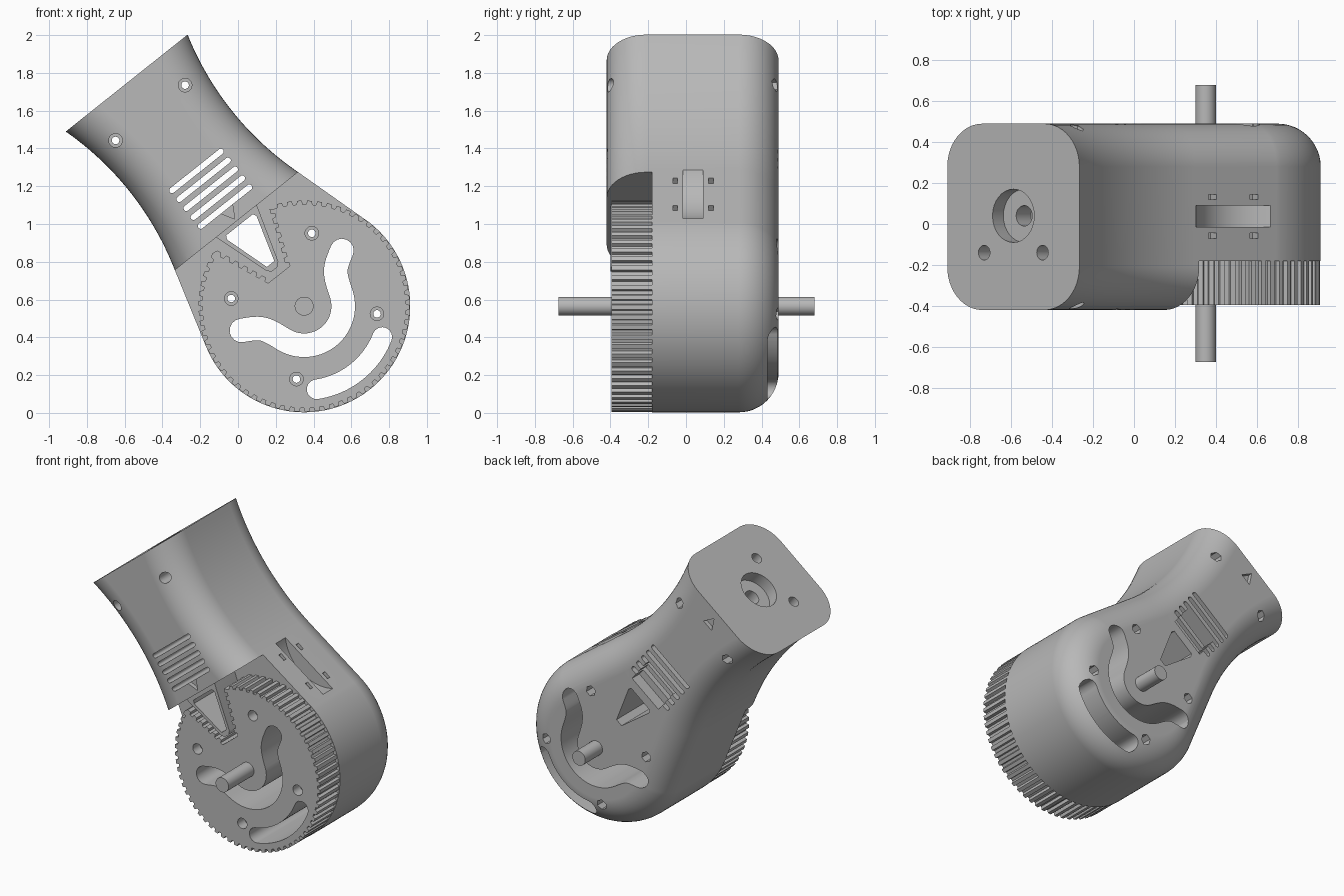
import bpy, bmesh
from math import sin, cos, pi, radians, asin, sqrt
from mathutils import Vector
from mathutils.geometry import interpolate_bezier

cube = bpy.data.objects.get("Cube")
if cube:
    bpy.data.objects.remove(cube)

grey = bpy.data.materials.new("warm_grey_plastic")
grey.use_nodes = True
tone = (0.48, 0.48, 0.48, 1)
grey.diffuse_color = tone
grey.node_tree.nodes["Principled BSDF"].inputs["Base Color"].default_value = tone

# Tilted frame: u runs across the neck, v along it, origin on the axle
TILT = radians(38.5)
TOP = 1.509
FRONT, BACK, FLOOR = -0.42, 0.49, -0.18


def place(u, y, v):
    return Vector((0.35 + u * cos(TILT) - v * sin(TILT), y,
                   0.565 + u * sin(TILT) + v * cos(TILT)))


def loft(name, rings):
    """Skin closed rings of points and cap both ends."""
    bm = bmesh.new()
    rows = [[bm.verts.new(p) for p in ring] for ring in rings]
    n = len(rows[0])
    for a, b in zip(rows, rows[1:]):
        for i in range(n):
            j = (i + 1) % n
            bm.faces.new((a[i], a[j], b[j], b[i]))
    bm.faces.new(rows[0])
    bm.faces.new(rows[-1])
    bmesh.ops.recalc_face_normals(bm, faces=bm.faces)
    mesh = bpy.data.meshes.new(name)
    bm.to_mesh(mesh)
    bm.free()
    obj = bpy.data.objects.new(name, mesh)
    bpy.context.collection.objects.link(obj)
    return obj


def prism(name, outline, y0, y1):
    return loft(name, [[place(u, y, v) for u, v in outline] for y in (y0, y1)])


def disc(u, v, r, n=24):
    return [(u + r * cos(2 * pi * i / n), v + r * sin(2 * pi * i / n)) for i in range(n)]


def rect(u0, u1, v0, v1):
    return [(u0, v0), (u1, v0), (u1, v1), (u0, v1)]


def ribbon(path, half, steps=8):
    """Outline of a round-ended band following a path."""
    path = [Vector(p) for p in path]
    sides = []
    for line in (path, path[::-1]):
        for i, p in enumerate(line):
            d = (line[min(i + 1, len(line) - 1)] - line[max(i - 1, 0)]).normalized()
            sides.append(p + Vector((d.y, -d.x)) * half)
        for k in range(1, steps):
            a = pi * k / steps
            sides.append(line[-1] + half * (Vector((d.y, -d.x)) * cos(a) + d * sin(a)))
    return [tuple(p) for p in sides]


def combine(target, tools, operation):
    """Apply booleans, then throw the helper shapes away."""
    for tool in tools:
        tool.hide_render = True
        mod = target.modifiers.new("bool", 'BOOLEAN')
        mod.operation, mod.object, mod.solver = operation, tool, 'MANIFOLD'
    graph = bpy.context.evaluated_depsgraph_get()
    mesh = bpy.data.meshes.new_from_object(target.evaluated_get(graph))
    target.modifiers.clear()
    target.data = mesh
    for tool in tools:
        bpy.data.objects.remove(tool)


def finish(obj):
    obj.data.materials.clear()
    obj.data.materials.append(grey)
    bpy.ops.object.select_all(action='DESELECT')
    obj.select_set(True)
    bpy.context.view_layer.objects.active = obj
    bpy.ops.object.shade_smooth_by_angle(angle=radians(30))
    obj.modifiers.new("normals", 'WEIGHTED_NORMAL').keep_sharp = True


# Body: round drum flowing into a waisted, flared neck
def body_outline(inset):
    join, drum, sweep, mid_u, mid_v = radians(16.4), 0.562, 1.6, 1.945, 1.05
    big = sweep + inset
    end = asin((mid_v - TOP) / big)
    side = [(mid_u - big * cos(a), mid_v - big * sin(a))
            for a in (end + (join - end) * i / 24 for i in range(25))]
    arc = [join - (pi + 2 * join) * i / 72 for i in range(1, 72)]
    return (side + [((drum - inset) * cos(a), (drum - inset) * sin(a)) for a in arc]
            + [(-u, v) for u, v in side[::-1]])


FILLET = 0.21
rings = []
for end, way in ((FRONT, 1), (BACK, -1)):
    part = []
    for i in range(13):
        a = pi / 2 * i / 12
        y = end + way * FILLET * (1 - cos(a))
        part.append([place(u, y, v) for u, v in body_outline(FILLET * (1 - sin(a)))])
    rings += part[::way]
body = loft("housing", rings)

# Gear pocket in the front, with the triangular key standing in it
combine(body, [prism("pocket", rect(-1, 1, -1, 0.575), -1, FLOOR)], 'DIFFERENCE')
key = [(-0.145, 0.6), (-0.04, 0.27), (-0.02, 0.25), (0.02, 0.25), (0.04, 0.27), (0.145, 0.6)]
combine(body, [prism("key", key, -0.40, 0)], 'UNION')


# Openings shared by the drum and the gear
def bolt_spots():
    return [(0.388 * cos(a), 0.388 * sin(a))
            for a in (radians(84) - TILT + pi / 2 * i for i in range(4))]


def polar(r, a):
    return (r * cos(a), r * sin(a))


def through_cuts():
    ends = interpolate_bezier(Vector((0.195, -0.071)), Vector((0.237, 0.051)),
                              Vector((0.25, 0.056)), Vector((0.34, 0.106)), 12)
    tail = [(p.x, p.y) for p in ends][::-1]
    bend = [polar(0.207, radians(-20 - 140 * i / 30)) for i in range(1, 30)]
    wave = tail + bend + [(-u, v) for u, v in tail[::-1]]
    arc = [polar(0.445, radians(-60 - 60 * i / 20)) for i in range(21)]
    return ([prism("wave_slot", ribbon(wave, 0.0625), -1, 1),
             prism("arc_slot", ribbon(arc, 0.052), -1, 1)]
            + [prism("bolt", disc(u, v, 0.02), -1, 1) for u, v in bolt_spots()])


cuts = through_cuts()
window = [(-0.1, 0.53), (-0.09, 0.55), (0.09, 0.55), (0.1, 0.53), (0.025, 0.285), (-0.025, 0.285)]
cuts.append(prism("key_window", window, -1, 1))

# Neck vents and the shallow box behind them
for i in range(5):
    v = 0.673 + 0.0605 * i
    cuts.append(prism("vent", ribbon([(-0.165, v), (0.165, v)], 0.015), -1, 1))
cuts.append(prism("back_box", rect(-0.13, 0.13, 0.61, 0.78), 0.41, 1))

# Neck bolts, hexagonal nut seats at the back, direction marks
for u in (-0.235, 0.235):
    cuts += [prism("neck_bolt", disc(u, 1.308, 0.02), -1, 1),
             prism("neck_head", disc(u, 1.308, 0.036), -1, -0.28)]
for u, v in bolt_spots() + [(-0.235, 1.308), (0.235, 1.308)]:
    cuts.append(prism("nut_seat", disc(u, v, 0.036, 6), 0.37, 1))
cuts += [prism("front_mark", [(-0.04, 0.66), (0.04, 0.66), (0, 0.59)], -1, FRONT + 0.03),
         prism("back_mark", [(-0.04, 1.38), (0.04, 1.38), (0, 1.46)], BACK - 0.03, 1)]

# Stepped socket and two screw holes in the neck end
for u, y, r, depth in ((0, 0.04, 0.13, 0.085), (0, 0.04, 0.05, 0.2),
                       (-0.182, -0.14, 0.036, 0.15), (0.182, -0.14, 0.036, 0.15)):
    cuts.append(loft("socket", [[place(u + a, y + b, v) for a, b in disc(0, 0, r, 32)]
                                for v in (TOP - depth, TOP + 0.1)]))

# Curved strap channel on the sloping shoulder, with four small pegs' holes
lean = radians(16.4)
out = Vector((cos(lean), sin(lean)))
along = Vector((-out.y, out.x))
shoulder = out * 0.562 + along * 0.23
hub = shoulder + out * 0.2
cuts.append(prism("strap_channel", disc(hub.x, hub.y, 0.3, 64), -0.015, 0.09))
for s in (-0.125, 0.125):
    for y in (-0.057, 0.132):
        c = shoulder + along * s
        quad = [c + along * a + out * b for a, b in rect(-0.024, 0.024, -0.05, 0.05)]
        cuts.append(prism("peg_hole", [tuple(p) for p in quad], y - 0.013, y + 0.013))
combine(body, cuts, 'DIFFERENCE')
finish(body)


# Gear: toothed rim with a toothed wedge cut out for the key
def teeth(base, count):
    """base(t) gives a point and its outward normal for t in 0..1."""
    pts = []
    for i in range(count):
        for f, h in ((0.05, -0.01), (0.4, -0.01), (0.5, 0.01), (0.95, 0.01)):
            p, n = base((i + f) / count)
            pts.append(tuple(p + n * h))
    return pts


def rim(t):
    a = radians(69) - radians(318) * t
    n = Vector((cos(a), sin(a)))
    return n * 0.549, n


tip, low = Vector((0.187, 0.515)), Vector((0.063, 0.215))
slope = (tip - low).normalized()


def flank(t):
    return low.lerp(tip, t), Vector((-slope.y, slope.x))


edge = teeth(flank, 6)
profile = edge + teeth(rim, 58) + [(-u, v) for u, v in edge[::-1]]
gear = prism("gear", profile, -0.395, FLOOR)
heads = [prism("bolt_head", disc(u, v, 0.036), -1, -0.32) for u, v in bolt_spots()]
combine(gear, through_cuts() + heads, 'DIFFERENCE')
finish(gear)

# Axle through both
axle = prism("axle", disc(0, 0, 0.05, 32), -0.675, 0.68)
finish(axle)
